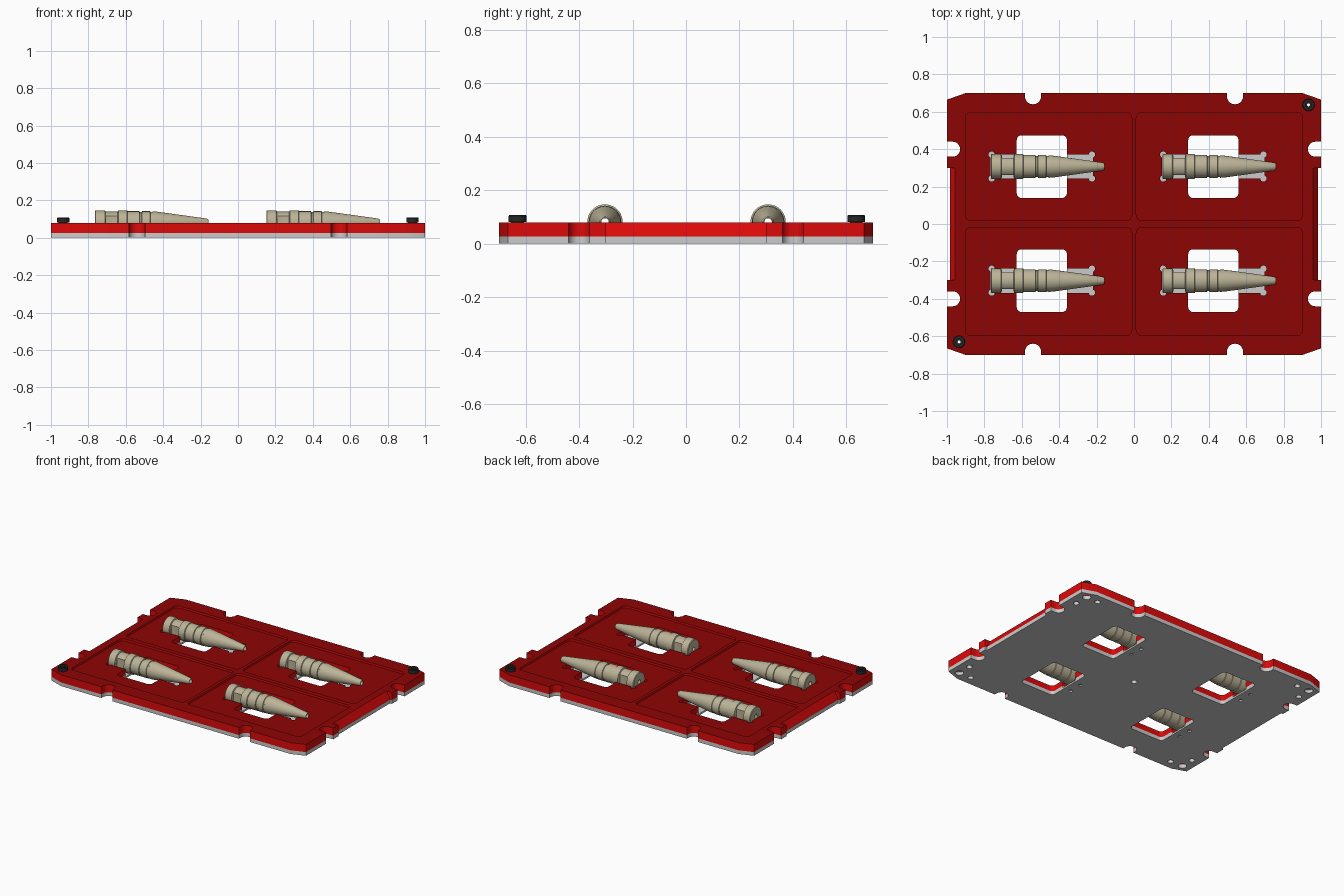
import bpy, bmesh
from math import pi, sin, cos
from mathutils import Matrix

if "Cube" in bpy.data.objects:
    bpy.data.objects.remove(bpy.data.objects["Cube"])


def material(name, col):
    m = bpy.data.materials.new(name)
    m.diffuse_color = (*col, 1)
    m.use_nodes = True
    m.node_tree.nodes["Principled BSDF"].inputs["Base Color"].default_value = m.diffuse_color
    return m


RED = material("red_plastic", (0.72, 0.003, 0.003))
DEEP_RED = material("deep_red_plastic", (0.27, 0.0015, 0.0015))
TAN = material("tan_plastic", (0.5, 0.45, 0.31))
BLACK = material("black_steel", (0.02, 0.02, 0.02))


def finish(name, bm):
    bmesh.ops.recalc_face_normals(bm, faces=bm.faces[:])
    me = bpy.data.meshes.new(name)
    bm.to_mesh(me)
    bm.free()
    ob = bpy.data.objects.new(name, me)
    bpy.context.collection.objects.link(ob)
    return ob


def prisms(name, items):
    """One mesh of upright prisms: (outline, z0, z1[, matrix])."""
    bm = bmesh.new()
    for pts, z0, z1, *mat in items:
        vs = [bm.verts.new((x, y, z0)) for x, y in pts]
        f = bm.faces.new(vs)
        ext = bmesh.ops.extrude_face_region(bm, geom=[f])
        up = [g for g in ext["geom"] if isinstance(g, bmesh.types.BMVert)]
        bmesh.ops.translate(bm, verts=up, vec=(0, 0, z1 - z0))
        if mat:
            bmesh.ops.transform(bm, matrix=mat[0], verts=vs + up)
    return finish(name, bm)


def rrect(cx, cy, w, h, r, n=6):
    pts = []
    for k, (sx, sy) in enumerate(((1, 1), (-1, 1), (-1, -1), (1, -1))):
        for i in range(n + 1):
            a = (k + i / n) * pi / 2
            pts.append((cx + sx * (w / 2 - r) + r * cos(a),
                        cy + sy * (h / 2 - r) + r * sin(a)))
    return pts


def circle(cx, cy, r, n=20):
    return [(cx + r * cos(2 * pi * i / n), cy + r * sin(2 * pi * i / n)) for i in range(n)]


def lathe(name, profile, steps):
    """Revolve a closed (radius, height) profile around z."""
    bm = bmesh.new()
    vs = [bm.verts.new((r, 0, z)) for r, z in profile]
    es = [bm.edges.new((vs[i - 1], vs[i])) for i in range(len(vs))]
    bmesh.ops.spin(bm, geom=vs + es, cent=(0, 0, 0), axis=(0, 0, 1), angle=2 * pi, steps=steps)
    bmesh.ops.remove_doubles(bm, verts=bm.verts[:], dist=1e-5)
    return finish(name, bm)


def cut(ob, items):
    cutter = prisms("cutter", items)
    cutter.hide_render = True
    mod = ob.modifiers.new("cut", "BOOLEAN")
    mod.operation, mod.solver, mod.object = "DIFFERENCE", "EXACT", cutter
    dg = bpy.context.evaluated_depsgraph_get()
    me = bpy.data.meshes.new_from_object(ob.evaluated_get(dg))
    ob.modifiers.clear()
    ob.data = me
    bpy.data.objects.remove(cutter)


def shade(ob, mat=None, top_mat=None):
    """Smooth by angle; optional second material for faces pointing up."""
    ob.data.materials.clear()
    for m in (mat, top_mat):
        if m:
            ob.data.materials.append(m)
    for p in ob.data.polygons:
        p.material_index = 1 if top_mat and p.normal.z > 0.9 else 0
    bpy.ops.object.select_all(action="DESELECT")
    ob.select_set(True)
    bpy.context.view_layer.objects.active = ob
    bpy.ops.object.shade_smooth_by_angle(angle=0.5)


S = (-1, 1)
NESTS = [(x, y) for x in (-0.493, 0.424) for y in (-0.303, 0.307)]
BOLTS = ((0.933, 0.637), (-0.935, -0.63))
OUTLINE = [(1, -0.665), (1, 0.665), (0.9, 0.7), (-0.9, 0.7),
           (-1, 0.665), (-1, -0.665), (-0.9, -0.7), (0.9, -0.7)]

# plates with chamfered corners
base = prisms("base_plate", [(OUTLINE, 0, 0.026)])
tray = prisms("tray_plate", [(OUTLINE, 0.026, 0.08)])

# edge notches, shared by both plates
notches = [(rrect(0.54 * s, 0.7 * t, 0.086, 0.12, 0.042), -0.1, 0.2) for s in S for t in S]
notches += [(rrect(1.0 * s, 0.4 * t, 0.14, 0.08, 0.039), -0.1, 0.2) for s in S for t in S]
windows = [(rrect(x, y, 0.268, 0.335, 0.025), -0.1, 0.2) for x, y in NESTS]
pockets = [(rrect(x, y, 0.548, 0.13, 0.005, 2), 0.012, 0.2) for x, y in NESTS]
reliefs = [(circle(x + 0.268 * s, y + 0.064 * t, 0.017, 14), 0.012, 0.2)
           for x, y in NESTS for s in S for t in S]

# sloped grip recess on both short sides, panels recessed in the tray
stand = Matrix.Rotation(pi / 2, 4, "X")
slope = [(1.1, -0.1), (0.985, -0.1), (0.985, 0.03), (0.954, 0.085), (0.954, 0.2), (1.1, 0.2)]
grips = [([(s * x, z) for x, z in slope], -0.3, 0.3, stand) for s in S]
straight = [(rrect(1.035 * s, 0, 0.1, 0.6, 0.001, 1), -0.1, 0.2) for s in S]
panels = [(rrect(0.457 * s, 0.307 * t, 0.89, 0.578, 0.03), 0.066, 0.2) for s in S for t in S]

# corner and locating holes on the underside
corner = [(circle(0.935 * s, 0.635 * t, 0.028), -0.1, 0.022) for s in S for t in S
          if s * t < 0]
corner += [(circle(x, y, 0.028), -0.1, 0.2) for x, y in BOLTS]
small = [(circle(x * s, y * t, 0.019, 16), -0.1, 0.022)
         for s in S for t in S for x, y in ((0.935, 0.535), (0.84, 0.635))]
small += [(circle(x - 0.187, y + 0.048 * t, 0.013, 14), -0.1, 0.009) for x, y in NESTS for t in S]
small += [(circle(0, 0, 0.019), -0.1, 0.022)]

for group in (notches + straight, windows, pockets, reliefs, corner + small):
    cut(base, group)
for group in (notches + grips + panels, windows, pockets, reliefs,
              [(circle(x, y, 0.028), -0.1, 0.2) for x, y in BOLTS]):
    cut(tray, group)
shade(base)
shade(tray, RED, DEEP_RED)

# hollow tapered sleeves: (radius, distance from tail)
SLEEVE = [(0.014, 0), (0.062, 0), (0.066, 0.004), (0.066, 0.054), (0.058, 0.057), (0.058, 0.122),
          (0.066, 0.125), (0.066, 0.172), (0.061, 0.175), (0.061, 0.238), (0.056, 0.24),
          (0.056, 0.25), (0.061, 0.252), (0.061, 0.295), (0.057, 0.297), (0.057, 0.307),
          (0.060, 0.309), (0.058, 0.335), (0.022, 0.595), (0.017, 0.606), (0.014, 0.606)]
sleeve = lathe("sleeve", SLEEVE, 40)
sleeve.data.transform(Matrix.Rotation(pi / 2, 4, "Y"))
# side latch slots near the tail
cut(sleeve, [(rrect(0.09, 0.085 * t, 0.064, 0.08, 0.003, 2), -0.06, 0.06) for t in S])
shade(sleeve, TAN)
for i, (x, y) in enumerate(NESTS):
    ob = sleeve if i == 0 else sleeve.copy()
    if i:
        bpy.context.collection.objects.link(ob)
    ob.name = f"sleeve_{i + 1}"
    ob.location = (x - 0.272, y, 0.081)

# hollow corner bolts
BOLT = [(0.008, 0.05), (0.024, 0.05), (0.024, 0.081), (0.033, 0.081), (0.033, 0.104),
        (0.03, 0.108), (0.017, 0.108), (0.017, 0.09), (0.008, 0.09)]
for i, (x, y) in enumerate(BOLTS):
    ob = lathe(f"corner_bolt_{i + 1}", BOLT, 24)
    ob.location = (x, y, 0)
    shade(ob, BLACK)
